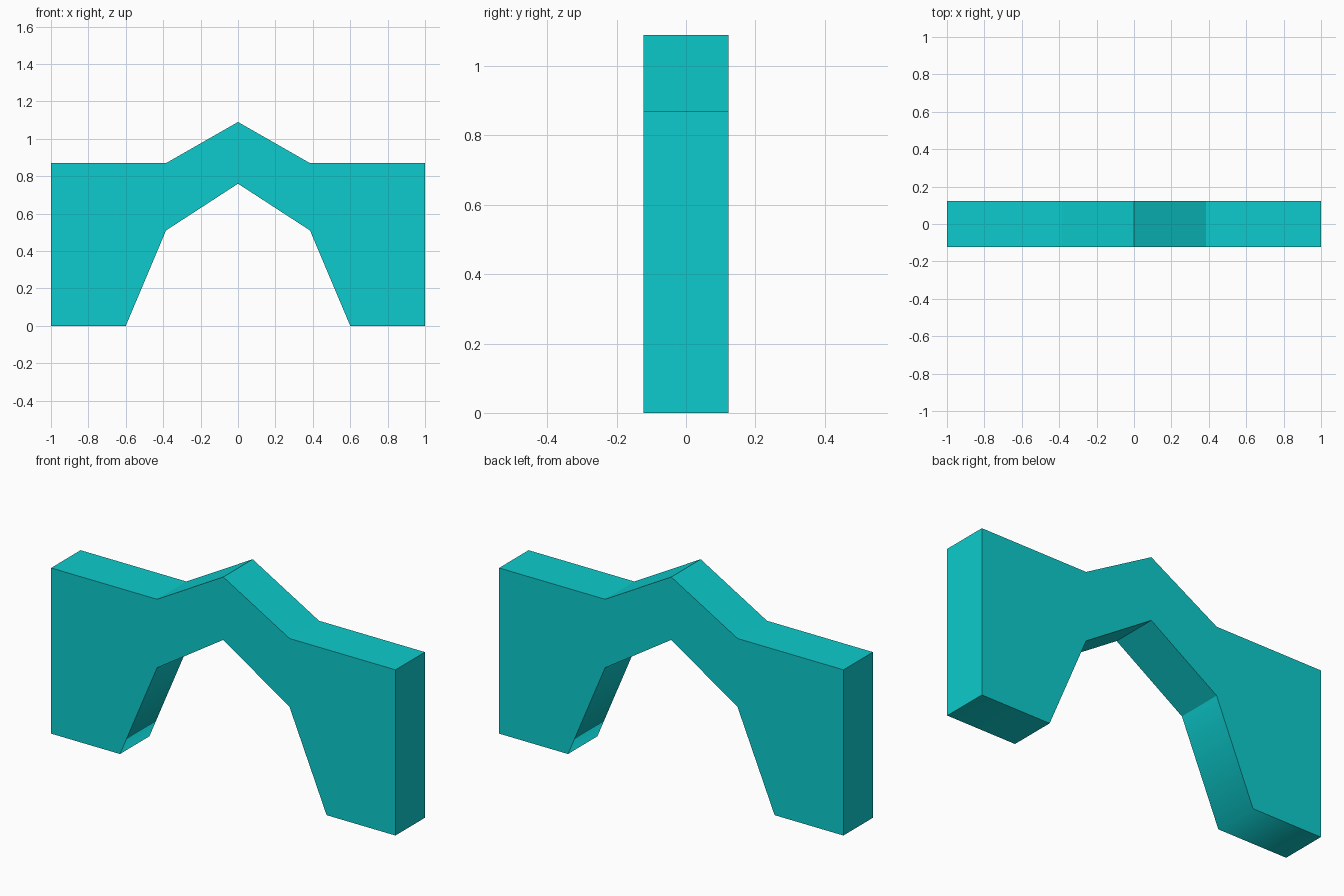
import bpy
import bmesh

cube = bpy.data.objects.get("Cube")
if cube:
    bpy.data.objects.remove(cube, do_unlink=True)

HALF_DEPTH = 0.122

# One flat colour
teal = bpy.data.materials.new("teal")
teal.use_nodes = True
colour = (0.004, 0.6, 0.61, 1)
teal.diffuse_color = colour
teal.node_tree.nodes["Principled BSDF"].inputs["Base Color"].default_value = colour

# Half outline of the arch, from the ridge out to the side and back under the span
ridge, soffit = (0, 1.09), (0, 0.76)
half = [(0.385, 0.87), (1, 0.87), (1, 0), (0.6, 0), (0.385, 0.51)]
mirrored = [(-x, z) for x, z in reversed(half)]
outline = [ridge] + half + [soffit] + mirrored

# Extrude the outline through the depth
bm = bmesh.new()
front = bm.faces.new([bm.verts.new((x, -HALF_DEPTH, z)) for x, z in outline])
extruded = bmesh.ops.extrude_face_region(bm, geom=[front], use_keep_orig=True)
back_verts = [g for g in extruded["geom"] if isinstance(g, bmesh.types.BMVert)]
bmesh.ops.translate(bm, verts=back_verts, vec=(0, 2 * HALF_DEPTH, 0))
bmesh.ops.recalc_face_normals(bm, faces=bm.faces)

# Crisp edges everywhere, except the soft turn from each leg into its foot
for face in bm.faces:
    face.smooth = True
for edge in bm.edges:
    a, b = (v.co for v in edge.verts)
    inner_foot = a.z == b.z == 0 and abs(a.x) < 0.9 and abs(a.x - b.x) < 0.01
    edge.smooth = inner_foot

mesh = bpy.data.meshes.new("arch")
bm.to_mesh(mesh)
bm.free()
mesh.materials.append(teal)
arch = bpy.data.objects.new("arch", mesh)
bpy.context.collection.objects.link(arch)
